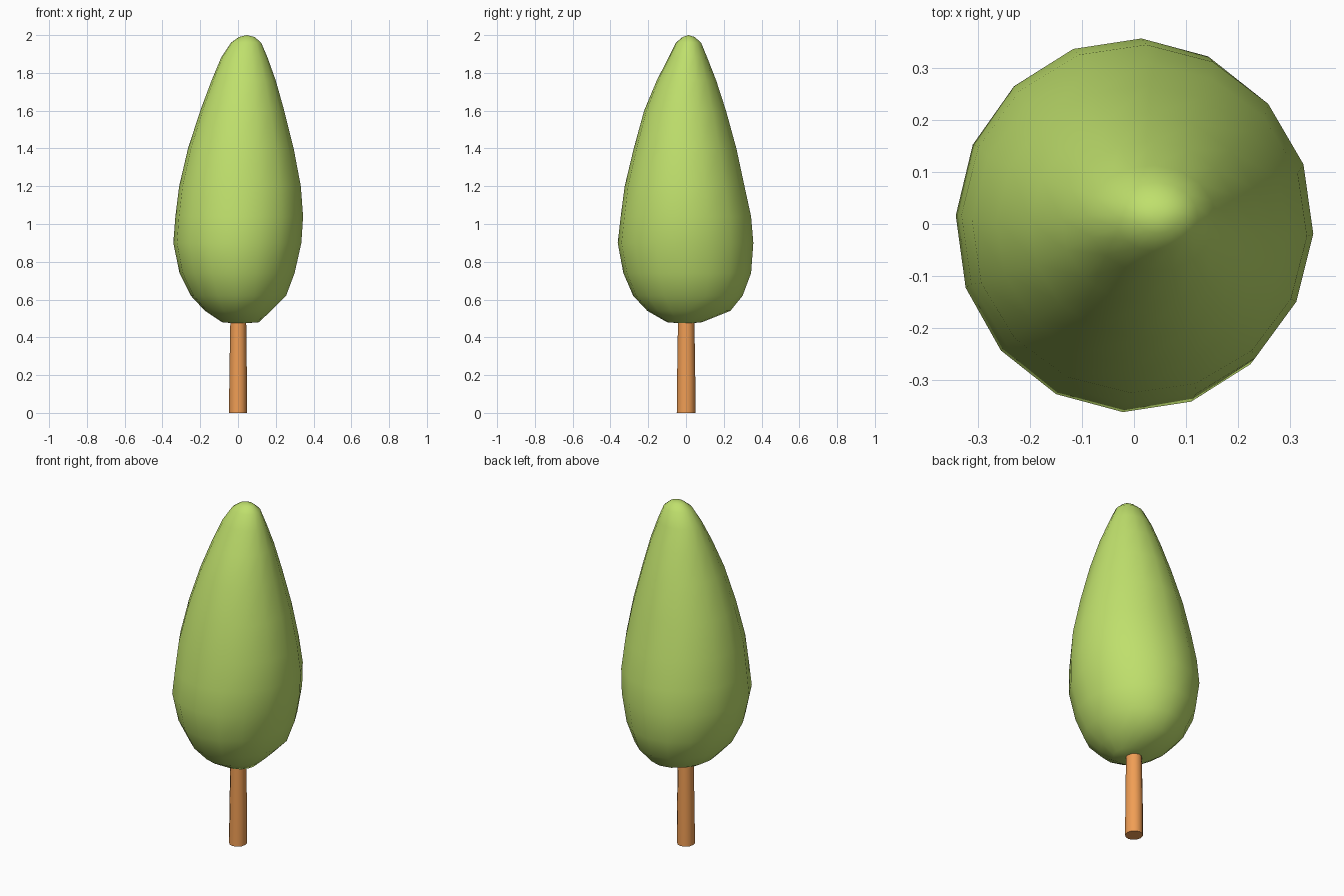
import bpy, math

if "Cube" in bpy.data.objects:
    bpy.data.objects.remove(bpy.data.objects["Cube"])


def material(name, color):
    m = bpy.data.materials.new(name)
    m.diffuse_color = (*color, 1)
    m.use_nodes = True
    m.node_tree.nodes["Principled BSDF"].inputs["Base Color"].default_value = m.diffuse_color
    return m


def loft(name, rings, sides, mat, tips=None, phase=0.0):
    """Skin elliptical rings (z, x_min, x_max, y_min, y_max); tips are bottom/top points."""
    verts, faces = [], []
    for z, x0, x1, y0, y1 in rings:
        for i in range(sides):
            a = 2 * math.pi * i / sides + phase
            verts.append(((x0 + x1) / 2 + (x1 - x0) / 2 * math.cos(a),
                          (y0 + y1) / 2 + (y1 - y0) / 2 * math.sin(a), z))
    for r in range(len(rings) - 1):
        for i in range(sides):
            a, b = r * sides + i, r * sides + (i + 1) % sides
            faces.append((a, b, b + sides, a + sides))
    last = (len(rings) - 1) * sides
    if tips:
        low, high = len(verts), len(verts) + 1
        verts += tips
        for i in range(sides):
            j = (i + 1) % sides
            faces.append((j, i, low))
            faces.append((last + i, last + j, high))
    else:
        faces.append(tuple(reversed(range(sides))))
        faces.append(tuple(range(last, last + sides)))
    me = bpy.data.meshes.new(name)
    me.from_pydata(verts, [], faces)
    me.materials.append(mat)
    ob = bpy.data.objects.new(name, me)
    bpy.context.collection.objects.link(ob)
    bpy.ops.object.select_all(action='DESELECT')
    ob.select_set(True)
    bpy.context.view_layer.objects.active = ob
    bpy.ops.object.shade_smooth_by_angle(angle=math.radians(50))
    return ob


# Foliage: slightly lopsided teardrop crown
crown = [
    (0.48, -0.085, 0.11, -0.10, 0.085),
    (0.54, -0.175, 0.175, -0.205, 0.235),
    (0.62, -0.25, 0.255, -0.28, 0.30),
    (0.74, -0.31, 0.30, -0.332, 0.345),
    (0.90, -0.343, 0.336, -0.362, 0.357),
    (1.04, -0.332, 0.345, -0.346, 0.345),
    (1.20, -0.312, 0.333, -0.325, 0.31),
    (1.40, -0.265, 0.295, -0.277, 0.267),
    (1.60, -0.20, 0.245, -0.222, 0.212),
    (1.76, -0.14, 0.20, -0.155, 0.16),
    (1.88, -0.09, 0.157, -0.093, 0.113),
    (1.96, -0.037, 0.123, -0.053, 0.08),
    (1.99, 0.005, 0.088, -0.018, 0.046),
]
loft("foliage", crown, 16, material("leaf_green", (0.52, 0.74, 0.15)),
     [(0.01, 0, 0.472), (0.047, 0.013, 2.0)], math.radians(-3))

# Trunk: plain round post reaching into the crown
trunk = [(0, -0.047, 0.047, -0.049, 0.049),
         (0.19, -0.046, 0.047, -0.047, 0.049),
         (0.52, -0.04, 0.043, -0.042, 0.044)]
loft("trunk", trunk, 12, material("bark_orange", (0.87, 0.34, 0.09)))
